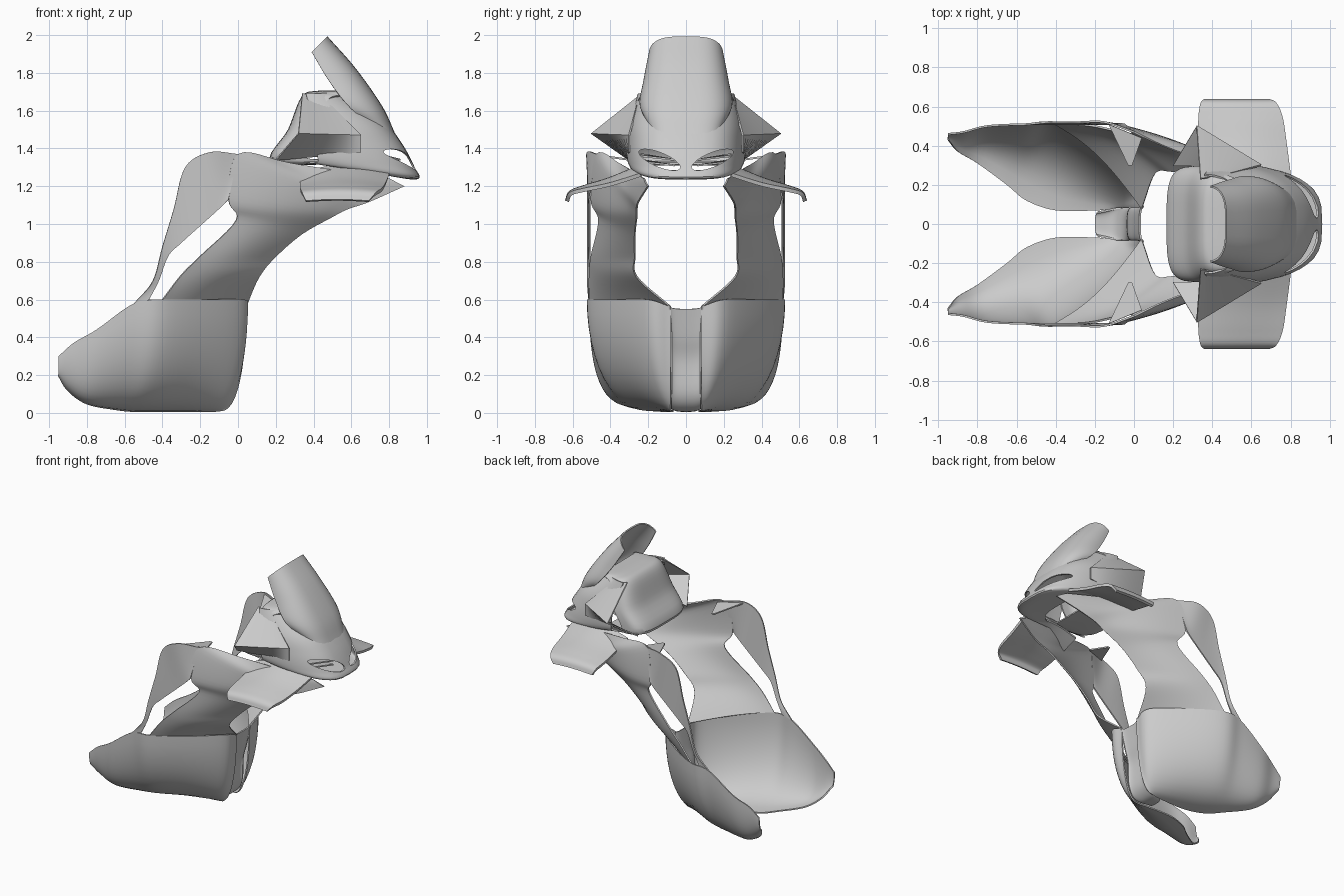
import bpy
import bmesh
from math import sin, cos, pi
from mathutils import Vector

default_cube = bpy.data.objects.get("Cube")
if default_cube:
    bpy.data.objects.remove(default_cube, do_unlink=True)

GREY = (.6, .6, .6, 1)
plastic = bpy.data.materials.new("light_grey_plastic")
plastic.use_nodes = True
plastic.diffuse_color = GREY
plastic.node_tree.nodes["Principled BSDF"].inputs["Base Color"].default_value = GREY


# Cross-section rules: how far x, y and z have moved from start to end at t
def straight(t):
    return t, t, t


def bulged(t):
    return t, t + sin(pi * t) / 8, t


def rounded(t):
    angle = t * pi / 2
    return 1 - cos(angle), sin(angle) ** .6, 1 - cos(angle)


def boxy(t):
    angle = t * pi / 2
    slow = 1 - max(cos(angle), 0) ** .5
    return slow, sin(angle) ** .5, slow


def bowl(t):
    angle = t * pi / 2
    fast = sin(angle) ** .8
    return fast, fast, 1 - cos(angle)


def arched(t):
    return t, t, sin(pi * t)


def cross_section(start, end, rule, count=12):
    points = []
    for i in range(count + 1):
        moved = rule(i / count)
        points.append(Vector(a + (b - a) * m for a, b, m in zip(start, end, moved)))
    return points


def spline(points, steps):
    """Smooth curve passing through every point."""
    padded = [points[0] * 2 - points[1], *points, points[-1] * 2 - points[-2]]
    curve = []
    for before, here, there, after in zip(padded, padded[1:], padded[2:], padded[3:]):
        leaving, arriving = (there - before) / 2, (after - here) / 2
        for k in range(steps):
            t = k / steps
            ease = t * t * (3 - 2 * t)
            curve.append(here.lerp(there, ease) + leaving * t * (1 - t) ** 2
                         - arriving * t * t * (1 - t))
    return curve + [points[-1]]


def new_object(name, bm):
    bmesh.ops.recalc_face_normals(bm, faces=bm.faces[:])
    mesh = bpy.data.meshes.new(name)
    bm.to_mesh(mesh)
    bm.free()
    obj = bpy.data.objects.new(name, mesh)
    bpy.context.collection.objects.link(obj)
    mesh.materials.append(plastic)
    return obj


def panel(name, sections, rule=straight, steps=6, thickness=.01, cutter=None):
    """Skin the sections, mirror the sheet left to right and thicken it."""
    rows = [cross_section(start, end, rule) for start, end in sections]
    columns = [spline(list(column), steps) for column in zip(*rows)]
    bm = bmesh.new()
    grid = [[bm.verts.new(point) for point in column] for column in columns]
    for left, right in zip(grid, grid[1:]):
        for a, b, c, d in zip(left, left[1:], right[1:], right):
            bm.faces.new((a, b, c, d))
    obj = new_object(name, bm)

    mirror = obj.modifiers.new("mirror", "MIRROR")
    mirror.use_axis = (False, True, False)
    solid = obj.modifiers.new("thickness", "SOLIDIFY")
    solid.thickness = thickness
    solid.offset = 0
    if cutter:
        cut = obj.modifiers.new("openings", "BOOLEAN")
        cut.operation = "DIFFERENCE"
        cut.object = cutter
    bpy.ops.object.select_all(action="DESELECT")
    obj.select_set(True)
    bpy.context.view_layer.objects.active = obj
    bpy.ops.object.convert(target="MESH")
    bpy.ops.object.shade_smooth_by_angle(angle=.6)


# Lower side fairing: floor edge to top edge, from the front seam to the tail
panel("lower_fairing", [
    ((-.1, .08, .01), (.04, .08, .56)),
    ((-.2, .07, .01), (.03, .2, .6)),
    ((-.4, .07, .01), (-.18, .38, .6)),
    ((-.55, .12, .01), (-.4, .51, .6)),
    ((-.65, .2, .02), (-.55, .51, .58)),
    ((-.8, .31, .05), (-.75, .5, .44)),
    ((-.9, .37, .12), (-.87, .47, .37)),
    ((-.95, .43, .2), (-.95, .46, .3)),
], rule=bowl)

# Upper side fairing: front edge to rear edge, rising to the nose
panel("upper_fairing", [
    ((.04, .08, .56), (-.4, .51, .6)),
    ((.11, .26, .72), (-.3, .51, .73)),
    ((.2, .27, .83), (-.2, .5, .83)),
    ((.34, .27, .95), (-.01, .46, 1.02)),
    ((.5, .26, 1.04), (-.05, .5, 1.13)),
    ((.58, .26, 1.08), (0, .47, 1.37)),
    ((.7, .25, 1.12), (.28, .35, 1.32)),
    ((.88, .2, 1.2), (.8, .22, 1.24)),
], rule=bulged)

# Rear strut closing the side window
panel("rear_strut", [
    ((inner, .51, low), (outer, y, high))
    for inner, low, outer, y, high in [
        (-.05, 1.13, 0, .47, 1.37), (-.1, 1.08, -.15, .52, 1.38),
        (-.2, .99, -.28, .52, 1.3), (-.3, .9, -.34, .52, 1.08),
        (-.37, .83, -.4, .52, .88), (-.42, .7, -.45, .52, .7),
        (-.47, .6, -.55, .51, .58)]
])

# Inward mounting tab at the top of the side fairing
panel("mounting_tab", [
    ((-.13, .51, 1.37), (.04, .44, 1.36)),
    ((-.03, .3, 1.34), (-.01, .3, 1.34)),
], steps=1)

# Narrow keel between the two lower fairings
panel("center_keel", [
    ((x, 0, z), (x + .02, width, z + .02))
    for x, z, width in [(-.2, .01, .06), (-.1, .02, .08), (-.04, .1, .08),
                        (-.03, .28, .08), (0, .4, .08), (.03, .55, .09)]
], rule=rounded)

# Side winglets, drooping to a turned-down tip
panel("winglet", [
    ((back, y, z), (front, y, z + (.7 - y) / 10))
    for y, back, front, z in [
        (.24, .33, .8, 1.26), (.4, .33, .78, 1.21), (.54, .33, .76, 1.18),
        (.61, .34, .73, 1.16), (.63, .36, .69, 1.12)]
], rule=arched, thickness=.02)

# Squarish cover behind the nose
panel("dash_cover", [
    ((.5, 0, 1.32), (.5, .29, 1.34)),
    ((.18, 0, 1.33), (.35, .29, 1.36)),
    ((.27, 0, 1.5), (.42, .29, 1.5)),
    ((.34, 0, 1.67), (.47, .25, 1.65)),
    ((.42, 0, 1.7), (.55, .22, 1.68)),
    ((.56, 0, 1.7), (.6, .21, 1.68)),
], rule=boxy)

# Cutter for the two slanted headlight openings
bm = bmesh.new()
for side in (-1, 1):
    rim = []
    for i in range(24):
        across, up = cos(i * pi / 12), sin(i * pi / 12)
        rim.append(bm.verts.new((.7, side * (.14 + .11 * across), 1.34 + .04 * (up + across))))
    extruded = bmesh.ops.extrude_face_region(bm, geom=[bm.faces.new(rim)])["geom"]
    moved = [item for item in extruded if isinstance(item, bmesh.types.BMVert)]
    bmesh.ops.translate(bm, verts=moved, vec=(.4, 0, 0))
headlight_cutter = new_object("headlight_cutter", bm)
headlight_cutter.hide_render = True

# Nose cowl with the headlight openings, centre line to side edge
panel("nose_cowl", [
    ((.56, 0, 1.69), (.36, .25, 1.69)),
    ((.76, 0, 1.55), (.4, .3, 1.52)),
    ((.86, 0, 1.43), (.42, .31, 1.42)),
    ((.93, 0, 1.3), (.42, .31, 1.36)),
    ((.94, 0, 1.24), (.42, .3, 1.33)),
    ((.7, 0, 1.28), (.35, .29, 1.33)),
], rule=rounded, cutter=headlight_cutter)
bpy.data.objects.remove(headlight_cutter, do_unlink=True)

# Slats inside the headlights
for label, z in (("lower", 1.31), ("upper", 1.34)):
    panel(label + "_headlight_slat", [
        ((.74, .06, z), (.86, .06, z)),
        ((.7, .24, z + .03), (.78, .24, z + .02)),
    ], steps=1)

# Pointed ears flaring from the sides of the cowl
panel("side_ear", [
    ((.34, .23, 1.69), (.5, .26, 1.62)),
    ((.32, .5, 1.48), (.65, .3, 1.47)),
    ((.2, .3, 1.34), (.65, .3, 1.38)),
], steps=1)

# Tall curved windscreen, centre line to side edge
panel("windscreen", [
    ((.47, 0, 1.99), (.39, .19, 1.91)),
    ((.62, 0, 1.82), (.48, .22, 1.76)),
    ((.76, 0, 1.62), (.58, .24, 1.63)),
    ((.83, 0, 1.47), (.7, .19, 1.53)),
], rule=rounded)
